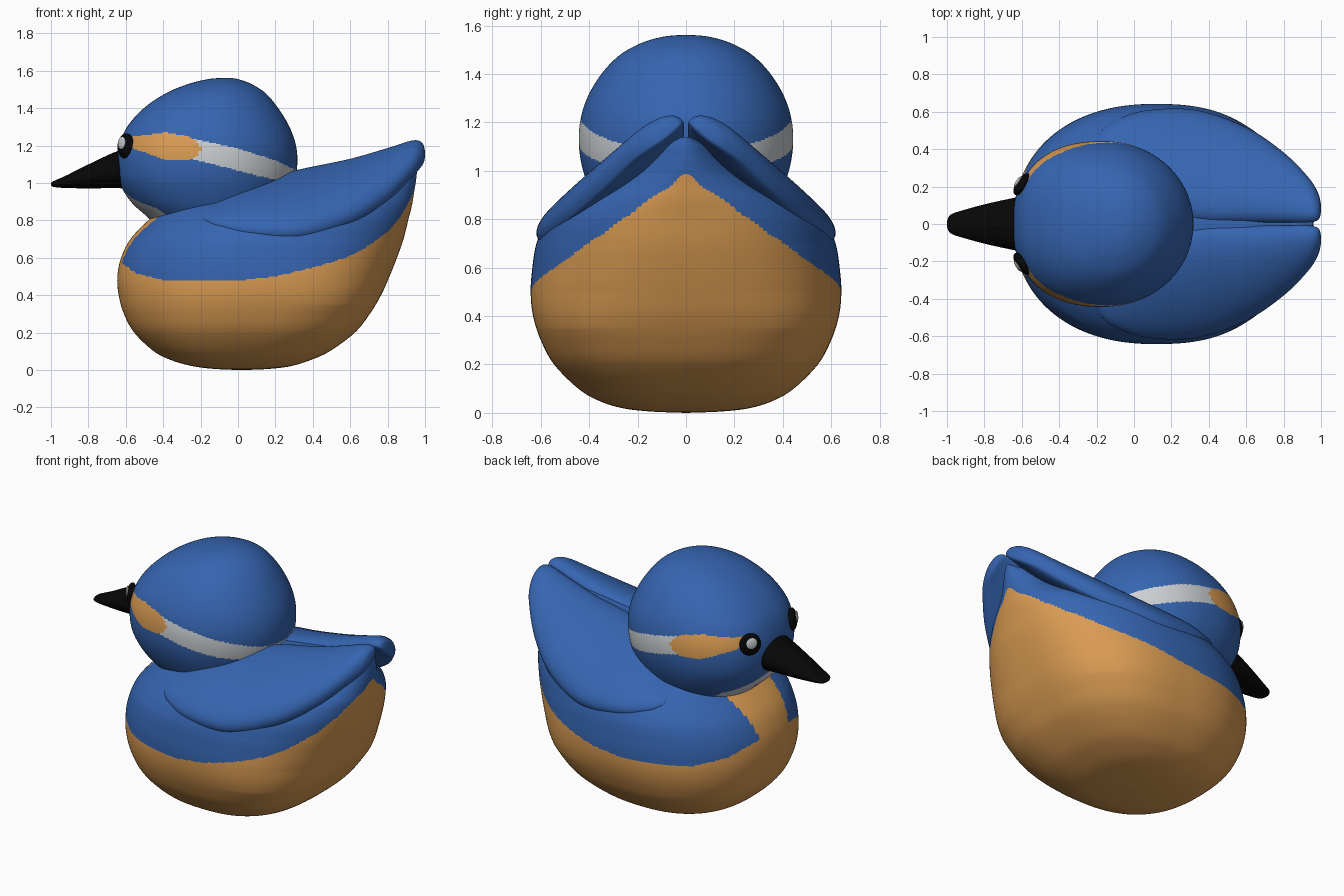
import bpy, bmesh, math
from mathutils import Vector, Matrix

if "Cube" in bpy.data.objects:
    bpy.data.objects.remove(bpy.data.objects["Cube"])


def material(name, rgb):
    m = bpy.data.materials.new(name)
    m.diffuse_color = (*rgb, 1)
    m.use_nodes = True
    m.node_tree.nodes["Principled BSDF"].inputs["Base Color"].default_value = m.diffuse_color
    return m


BLUE = material("blue", (0.036, 0.13, 0.44))
ORANGE = material("orange", (0.70, 0.33, 0.085))
WHITE = material("pale_grey", (0.60, 0.63, 0.65))
BLACK = material("black", (0.002, 0.002, 0.002))


def spline(rows, steps):
    """Catmull-Rom interpolation through a table of rows."""
    out = []
    for i in range(len(rows) - 1):
        quad = [rows[max(i - 1, 0)], rows[i], rows[i + 1], rows[min(i + 2, len(rows) - 1)]]
        for s in range(steps):
            t = s / steps
            out.append([0.5 * (2 * b + (c - a) * t + (2 * a - 5 * b + 4 * c - d) * t * t
                               + (3 * b - a - 3 * c + d) * t ** 3) for a, b, c, d in zip(*quad)])
    return out + [list(rows[-1])]


def lerp(points, x):
    """Piecewise linear curve through (x, value) points."""
    if x <= points[0][0]:
        return points[0][1]
    for (a, u), (b, v) in zip(points, points[1:]):
        if x <= b:
            return u + (v - u) * (x - a) / (b - a)
    return points[-1][1]


def loft(name, rings, mats, rule=None):
    bm = bmesh.new()
    vs = [[bm.verts.new(p) for p in r] for r in rings]
    n = len(vs[0])
    for a, b in zip(vs, vs[1:]):
        for i in range(n):
            j = (i + 1) % n
            bm.faces.new((a[i], a[j], b[j], b[i]))
    bm.faces.new(vs[0])
    bm.faces.new(vs[-1])
    bmesh.ops.recalc_face_normals(bm, faces=bm.faces)
    for f in bm.faces:
        f.smooth = True
        if rule:
            f.material_index = rule(f.calc_center_median())
    me = bpy.data.meshes.new(name)
    bm.to_mesh(me)
    bm.free()
    for m in mats:
        me.materials.append(m)
    ob = bpy.data.objects.new(name, me)
    bpy.context.collection.objects.link(ob)
    return ob


def slices(rows, widest, n_front, n_back, steps=14, segs=240):
    """Horizontal rounded slices from rows of (z, x_front, x_back, half_width)."""
    rings = []
    for z, x0, x1, w in spline(rows, steps):
        w = max(w, 0.002)
        c = x0 + lerp(widest, z) * (x1 - x0)
        ring = []
        for k in range(segs):
            t = 2 * math.pi * (k + 0.5) / segs
            co, si = math.cos(t), math.sin(t)
            n = lerp(n_back if co > 0 else n_front, z)
            a = x1 - c if co > 0 else c - x0
            ring.append((c + math.copysign(a * abs(co) ** (2 / n), co),
                         math.copysign(w * abs(si) ** (2 / n), si), z))
        rings.append(ring)
    return rings


# Body: blue back, orange belly and chest, boxier towards the lower rear
BELLY = [(-0.62, 0.57), (-0.55, 0.52), (-0.4, 0.478), (0, 0.476), (0.2, 0.5), (0.45, 0.56),
         (0.6, 0.61), (0.7, 0.665), (0.8, 0.74), (0.87, 0.82), (0.93, 0.93), (0.955, 1.01)]


def body_rule(p):
    chest = p.x < -0.2 and abs(p.y) < 0.15 + (p.z - 0.6) * 0.25
    return 1 if chest or p.z < lerp(BELLY, p.x) else 0


body_rows = [(0, 0.0, 0.04, 0.002), (0.006, -0.13, 0.17, 0.15), (0.02, -0.24, 0.28, 0.265),
             (0.05, -0.35, 0.38, 0.36), (0.1, -0.45, 0.49, 0.445), (0.2, -0.555, 0.625, 0.545),
             (0.3, -0.61, 0.705, 0.6), (0.4, -0.638, 0.765, 0.632), (0.5, -0.645, 0.81, 0.642),
             (0.6, -0.625, 0.85, 0.635), (0.7, -0.575, 0.885, 0.618), (0.8, -0.48, 0.91, 0.575),
             (0.88, -0.38, 0.93, 0.495), (0.94, -0.15, 0.94, 0.37), (1.0, 0.1, 0.95, 0.25),
             (1.06, 0.35, 0.957, 0.16), (1.1, 0.6, 0.96, 0.1), (1.14, 0.84, 0.958, 0.02)]
BODY_FRONT = [(0, 2.4), (0.2, 2.3), (0.5, 2.2), (0.8, 2.2)]
BODY_BACK = [(0, 2.4), (0.15, 2.7), (0.35, 2.8), (0.5, 2.5), (0.8, 2.25), (1.0, 1.95)]
BODY_WIDEST = [(0, 0.52), (0.5, 0.52), (0.7, 0.48), (0.9, 0.5)]
loft("body", slices(body_rows, BODY_WIDEST, BODY_FRONT, BODY_BACK), [BLUE, ORANGE], body_rule)

# Head: blue with orange cheek, pale neck stripe and pale chin
CHEEK_TOP = [(-0.62, 1.235), (-0.55, 1.25), (-0.39, 1.27), (-0.27, 1.25), (-0.22, 1.22), (-0.195, 1.18)]
CHEEK_LOW = [(-0.62, 1.2), (-0.55, 1.18), (-0.39, 1.125), (-0.26, 1.12), (-0.22, 1.14), (-0.195, 1.18)]
STRIPE_TOP = [(-0.26, 1.24), (0, 1.185), (0.2, 1.12), (0.315, 1.065)]
STRIPE_LOW = [(-0.26, 1.13), (-0.05, 1.08), (0.1, 1.04), (0.315, 0.99)]


def head_rule(p):
    if -0.605 < p.x < -0.195 and lerp(CHEEK_LOW, p.x) < p.z < lerp(CHEEK_TOP, p.x):
        return 1
    if p.x > -0.26 and lerp(STRIPE_LOW, p.x) < p.z < lerp(STRIPE_TOP, p.x):
        return 2
    if p.x < -0.35 and p.z < 0.98 and abs(p.y) < min((0.985 - p.z) * 2.3, 0.27):
        return 2
    return 0


head_rows = [(0.68, -0.29, 0.1, 0.15), (0.74, -0.4, 0.16, 0.26), (0.82, -0.487, 0.215, 0.335),
             (0.9, -0.573, 0.26, 0.385), (1.0, -0.633, 0.3, 0.425), (1.1, -0.648, 0.317, 0.442),
             (1.2, -0.635, 0.31, 0.438), (1.3, -0.593, 0.275, 0.409), (1.4, -0.503, 0.215, 0.35),
             (1.48, -0.385, 0.147, 0.272), (1.53, -0.262, 0.07, 0.18), (1.555, -0.16, 0.0, 0.09),
             (1.562, -0.08, -0.05, 0.01)]
loft("head", slices(head_rows, [(0, 0.5)], [(0.8, 2.25), (1.2, 2.35), (1.5, 2.2)], [(0, 2.02)]),
     [BLUE, ORANGE, WHITE], head_rule)

# Wings: rows of x, inner y z, outer y z, bulge
wing_rows = [(-0.2, 0.41, 0.84, 0.45, 0.82, 0.005), (-0.17, 0.35, 0.86, 0.5, 0.79, 0.03),
             (-0.1, 0.26, 0.89, 0.55, 0.76, 0.062), (0.06, 0.1, 0.97, 0.6, 0.725, 0.107),
             (0.33, 0.012, 1.03, 0.6, 0.715, 0.13), (0.6, 0.01, 1.09, 0.505, 0.79, 0.125),
             (0.8, 0.01, 1.155, 0.37, 0.91, 0.105), (0.93, 0.01, 1.2, 0.24, 1.035, 0.082),
             (0.98, 0.02, 1.2, 0.165, 1.09, 0.058), (0.996, 0.045, 1.18, 0.12, 1.12, 0.03),
             (1.0, 0.075, 1.155, 0.085, 1.145, 0.003)]
for side, label in ((1, "left"), (-1, "right")):
    rings = []
    for x, yi, zi, yo, zo, bulge in spline(wing_rows, 8):
        mid = Vector(((yi + yo) / 2, (zi + zo) / 2))
        half = Vector((yo - yi, zo - zi)) / 2
        nrm = Vector((-half.y, half.x)).normalized()
        ring = []
        for k in range(48):
            t = 2 * math.pi * k / 48
            s = math.sin(t)
            q = mid + half * math.cos(t)
            q += nrm * (bulge * s ** 0.85 if s > 0 else bulge * 0.4 * s)
            ring.append((x, side * q.x, q.y))
        rings.append(ring)
    loft("wing_" + label, rings, [BLUE])

# Beak: rows of x, centre z, half height, half width
beak_rows = [(-0.5, 1.085, 0.12, 0.165), (-0.64, 1.072, 0.1, 0.14), (-0.8, 1.035, 0.064, 0.105),
             (-0.92, 1.006, 0.033, 0.072), (-0.975, 0.996, 0.019, 0.053),
             (-0.995, 0.994, 0.011, 0.03), (-1.0, 0.994, 0.002, 0.004)]
loft("beak", [[(x, hw * math.cos(k * math.pi / 20), zc + hh * math.sin(k * math.pi / 20))
               for k in range(40)] for x, zc, hh, hw in spline(beak_rows, 6)], [BLACK])


# Eyes: flattened discs with a pale highlight
def disc(name, centre, normal, radius, thick, mat):
    bm = bmesh.new()
    turn = normal.to_track_quat('Z', 'Y').to_matrix().to_4x4()
    mx = Matrix.Translation(centre) @ turn @ Matrix.Diagonal((radius, radius, thick, 1))
    bmesh.ops.create_uvsphere(bm, u_segments=32, v_segments=16, radius=1, matrix=mx)
    for f in bm.faces:
        f.smooth = True
    me = bpy.data.meshes.new(name)
    bm.to_mesh(me)
    bm.free()
    me.materials.append(mat)
    bpy.context.collection.objects.link(bpy.data.objects.new(name, me))


for side, label in ((1, "left"), (-1, "right")):
    n = Vector((-0.83, side * 0.55, 0.08)).normalized()
    c = Vector((-0.6, side * 0.212, 1.198))
    disc("eye_" + label, c, n, 0.067, 0.03, BLACK)
    disc("eye_highlight_" + label, c + n * 0.026 + Vector((0, 0, 0.014)), n, 0.034, 0.009, WHITE)
